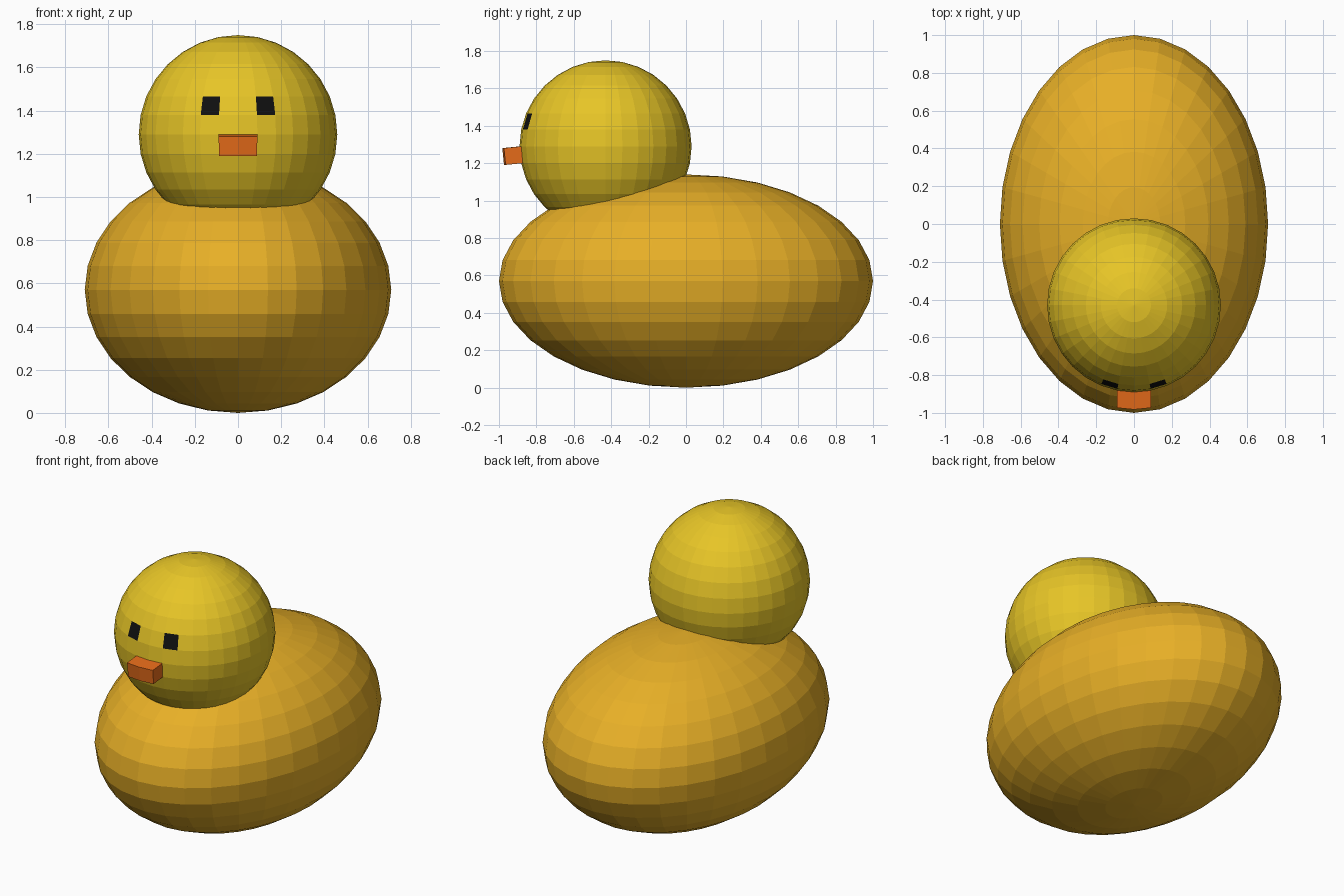
import bpy, bmesh
from mathutils import Vector, Matrix

if "Cube" in bpy.data.objects:
    bpy.data.objects.remove(bpy.data.objects["Cube"])


def material(name, rgb):
    m = bpy.data.materials.new(name)
    m.diffuse_color = (*rgb, 1)
    m.use_nodes = True
    m.node_tree.nodes["Principled BSDF"].inputs["Base Color"].default_value = m.diffuse_color
    return m


def uv_sphere():
    bm = bmesh.new()
    bmesh.ops.create_uvsphere(bm, u_segments=32, v_segments=16, radius=1)
    return bm


def finish(bm, name, size, centre, mats):
    bmesh.ops.transform(bm, matrix=Matrix.Translation(centre) @ Matrix.Diagonal((*size, 1)), verts=bm.verts)
    bmesh.ops.recalc_face_normals(bm, faces=bm.faces)
    me = bpy.data.meshes.new(name)
    bm.to_mesh(me)
    bm.free()
    for m in mats:
        me.materials.append(m)
    ob = bpy.data.objects.new(name, me)
    bpy.context.collection.objects.link(ob)
    return ob


# Body: faceted egg shape
finish(uv_sphere(), "body", (0.71, 1.0, 0.57), (0, 0, 0.57),
       [material("body_gold", (0.80, 0.43, 0.02))])

# Head: faceted ball; eyes and beak are made from its own faces
head = uv_sphere()
eyes, beak = [], []
for f in head.faces:
    c = f.calc_center_median()
    if c.y < 0:
        if 0.2 < abs(c.x) < 0.38 and 0.2 < c.z < 0.38:
            eyes.append(f)
        elif abs(c.x) < 0.18 and -0.18 < c.z < 0:
            beak.append(f)

# Eyes: one painted face on each side
for f in eyes:
    f.material_index = 1

# Beak: two front faces pushed outward
ext = bmesh.ops.extrude_face_region(head, geom=beak)["geom"]
tip = [v for v in ext if isinstance(v, bmesh.types.BMVert)]
bmesh.ops.delete(head, geom=[f for f in beak if f.is_valid], context='FACES')
bmesh.ops.translate(head, verts=tip, vec=Vector((0, -0.20, -0.02)))
for f in {f for v in tip for f in v.link_faces}:
    f.material_index = 2

finish(head, "head", (0.46, 0.46, 0.46), (0, -0.43, 1.29),
       [material("head_yellow", (0.80, 0.56, 0.02)),
        material("eye_black", (0.005, 0.005, 0.005)),
        material("beak_orange", (0.80, 0.15, 0.01))])
